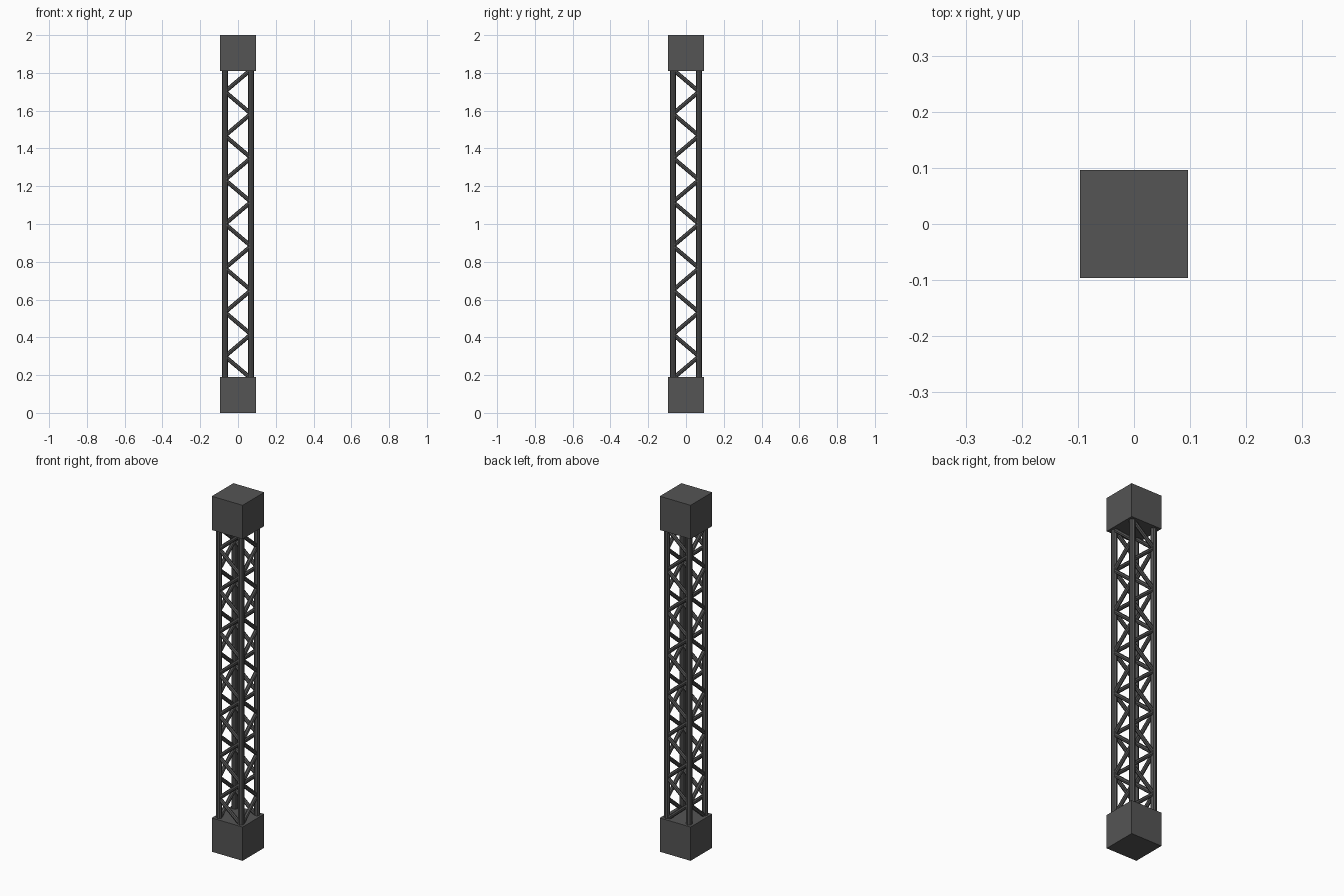
import bpy
from mathutils import Vector

if "Cube" in bpy.data.objects:
    bpy.data.objects.remove(bpy.data.objects["Cube"])

HALF, CAP_H, TOTAL = 0.096, 0.19, 2.0
LEG, LEG_R, BRACE_R = 0.069, 0.016, 0.011
STEPS, PITCH = 14, 0.1168

steel = bpy.data.materials.new("dark_steel")
steel.diffuse_color = (0.09, 0.09, 0.09, 1)
steel.use_nodes = True
steel.node_tree.nodes["Principled BSDF"].inputs["Base Color"].default_value = steel.diffuse_color


def rod(name, a, b, radius, sides=8):
    a, b = Vector(a), Vector(b)
    bpy.ops.mesh.primitive_cylinder_add(vertices=sides, radius=radius,
                                        depth=(b - a).length, location=(a + b) / 2)
    ob = bpy.context.object
    ob.rotation_euler = (b - a).to_track_quat('Z', 'Y').to_euler()
    ob.name = name
    ob.data.materials.append(steel)
    return ob


def block(name, z):
    bpy.ops.mesh.primitive_cube_add(size=1, location=(0, 0, z))
    ob = bpy.context.object
    ob.scale = (2 * HALF, 2 * HALF, CAP_H)
    ob.name = name
    ob.data.materials.append(steel)


# Solid end blocks
block("base_block", CAP_H / 2)
block("top_block", TOTAL - CAP_H / 2)

# Four vertical chords
for x in (-LEG, LEG):
    for y in (-LEG, LEG):
        rod("corner_chord", (x, y, CAP_H - 0.02), (x, y, TOTAL - CAP_H + 0.02), LEG_R)

# Zigzag lacing on all four faces
for k in range(STEPS):
    z0 = 1 + (k - STEPS / 2) * PITCH
    z1 = z0 + PITCH
    s = LEG if k % 2 == 0 else -LEG
    for side, label in ((-LEG, "near"), (LEG, "far")):
        rod(f"cross_brace_{label}", (s, side, z0), (-s, side, z1), BRACE_R)
        rod(f"side_brace_{label}", (side, -s, z0), (side, s, z1), BRACE_R)
